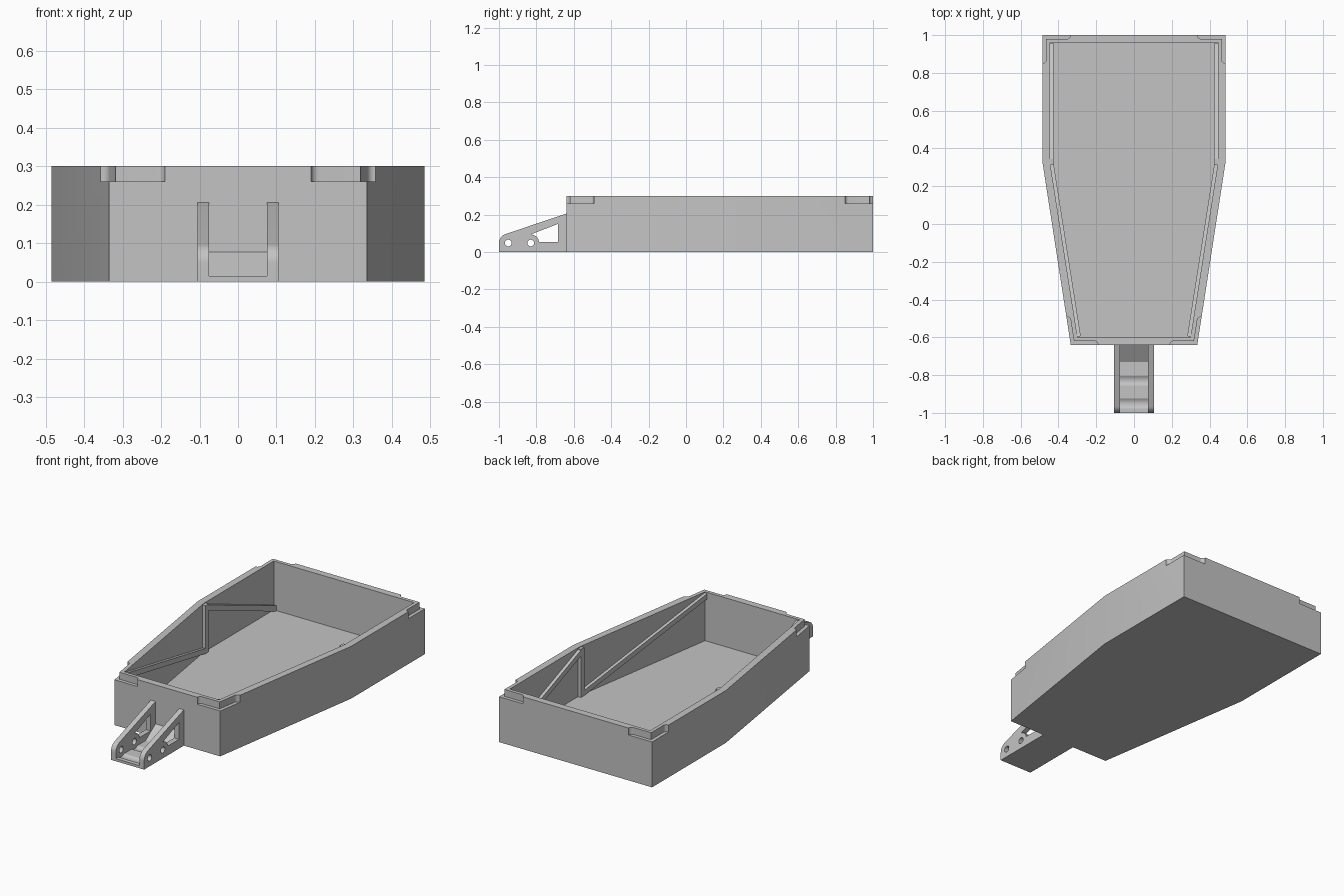
import bpy, bmesh, math
from mathutils import Vector

if "Cube" in bpy.data.objects:
    bpy.data.objects.remove(bpy.data.objects["Cube"])

grey = bpy.data.materials.new("plain_grey")
grey.diffuse_color = (0.55, 0.55, 0.55, 1)
grey.use_nodes = True
grey.node_tree.nodes["Principled BSDF"].inputs["Base Color"].default_value = grey.diffuse_color


def prism(name, pts, offset):
    """Solid made by sweeping a flat outline along an offset vector."""
    bm = bmesh.new()
    face = bm.faces.new([bm.verts.new(p) for p in pts])
    ext = bmesh.ops.extrude_face_region(bm, geom=[face])
    moved = [v for v in ext["geom"] if isinstance(v, bmesh.types.BMVert)]
    bmesh.ops.translate(bm, verts=moved, vec=Vector(offset))
    bmesh.ops.recalc_face_normals(bm, faces=bm.faces)
    me = bpy.data.meshes.new(name)
    bm.to_mesh(me)
    bm.free()
    me.materials.append(grey)
    ob = bpy.data.objects.new(name, me)
    bpy.context.collection.objects.link(ob)
    return ob


def plan(name, pts, z0, z1):
    return prism(name, [(x, y, z0) for x, y in pts], (0, 0, z1 - z0))


def side(name, pts, x0, x1):
    return prism(name, [(x0, y, z) for y, z in pts], (x1 - x0, 0, 0))


def cut(ob, cutter):
    mod = ob.modifiers.new("cut", 'BOOLEAN')
    mod.operation = 'DIFFERENCE'
    mod.solver = 'EXACT'
    mod.object = cutter
    bpy.context.view_layer.objects.active = ob
    bpy.ops.object.modifier_apply(modifier=mod.name)
    bpy.data.objects.remove(cutter)


def smooth(ob):
    bpy.ops.object.select_all(action='DESELECT')
    ob.select_set(True)
    bpy.context.view_layer.objects.active = ob
    bpy.ops.object.shade_smooth_by_angle(angle=math.radians(30))


def arc(cy, cz, r, a0, a1, n):
    angs = [math.radians(a0 + (a1 - a0) * i / n) for i in range(n + 1)]
    return [(cy + r * math.cos(a), cz + r * math.sin(a)) for a in angs]


def mirrored(half):
    return half + [(-x, y) for x, y in reversed(half)]


# Open tray with tapered front
FLOOR, TOP = 0.02, 0.3
tray = plan("tray", mirrored([(0.485, 1), (0.485, 0.33), (0.335, -0.64)]), 0, TOP)
cut(tray, plan("cavity", mirrored([(0.445, 0.96), (0.445, 0.327), (0.299, -0.60)]), FLOOR, 0.4))


# Ledges cut into the top outer corners, with rounded ends
def ledge(corner, u, v, lu, lv, r=0.02):
    c, u, v = Vector(corner), Vector(u).normalized(), Vector(v).normalized()

    def leg(d, other, length):
        n = (other - d * other.dot(d)).normalized()
        pts = [c + d * length - n * 0.02]
        for i in range(7):
            t = math.pi / 2 * i / 6
            pts.append(c + d * (length - r + r * math.cos(t)) + n * r * math.sin(t))
        return pts
    s = math.sqrt(1 - u.dot(v) ** 2)
    pts = leg(u, v, lu) + [c + (u + v) * r / s] + leg(v, u, lv)[::-1] + [c - (u + v) * 0.03]
    cut(tray, plan("ledge_cutter", [tuple(p) for p in pts], 0.26, 0.34))


for s in (-1, 1):
    ledge((s * 0.485, 1), (-s, 0), (0, -1), 0.15, 0.15)
    ledge((s * 0.335, -0.64), (-s, 0), (s * 0.15, 0.97), 0.145, 0.15)
smooth(tray)


# Bracing ribs on the inner side walls
def rib(name, start, end, outline, depth=0.018):
    a, b = Vector(start), Vector(end)
    d = (b - a).normalized()
    n = Vector((-d.y, d.x))
    if n.x * a.x > 0:
        n = -n
    base = a - n * 0.004
    pts = [(base.x + d.x * q, base.y + d.y * q, z) for q, z in outline]
    prism(name, pts, (n.x * (depth + 0.004), n.y * (depth + 0.004), 0))


for s, tag in ((-1, "left"), (1, "right")):
    kink, back, front = (s * 0.445, 0.327), (s * 0.445, 0.96), (s * 0.299, -0.60)
    lo, hi = FLOOR - 0.003, TOP - 0.004
    rib(tag + "_back_rib", kink, back, [(0, hi), (0, hi - 0.033), (0.63, lo), (0.63, lo + 0.033)])
    rib(tag + "_front_rib", kink, front, [(0, lo), (0, lo + 0.03), (0.935, hi), (0.935, hi - 0.03)])
    for end, part in ((back, "_post_rear_half"), (front, "_post_front_half")):
        rib(tag + part, kink, end, [(0, lo), (0.016, lo), (0.016, hi), (0, hi)])

# Hitch arms with two pin holes and a window
HOLES, HZ = (-0.95, -0.83), 0.048
arm_outline = [(-0.64, 0), (-0.64, 0.205)] + arc(HOLES[0], HZ, 0.05, 109, 180, 10) + [(-1, 0)]
window = [(-0.684, 0.053), (-0.684, 0.15)] + arc(HOLES[1], HZ, 0.045, 92, 7, 10)
for s, tag in ((-1, "left"), (1, "right")):
    arm = side(tag + "_hitch_arm", arm_outline, s * 0.075, s * 0.105)
    for hy in HOLES:
        cut(arm, side("pin_hole", arc(hy, HZ, 0.018, 0, 345, 23), s * 0.05, s * 0.13))
    cut(arm, side("window_cutter", window, s * 0.05, s * 0.13))
    smooth(arm)

# Hitch floor with shallow round grooves and a ramp up to the tray
bed = [(-0.64, 0), (-0.64, 0.077), (-0.73, 0.015)]
for hy in reversed(HOLES):
    bed += arc(hy, HZ, 0.042, -52, -128, 8)
bed += [(-1, 0.015), (-1, 0)]
smooth(side("hitch_floor", bed, -0.075, 0.075))
